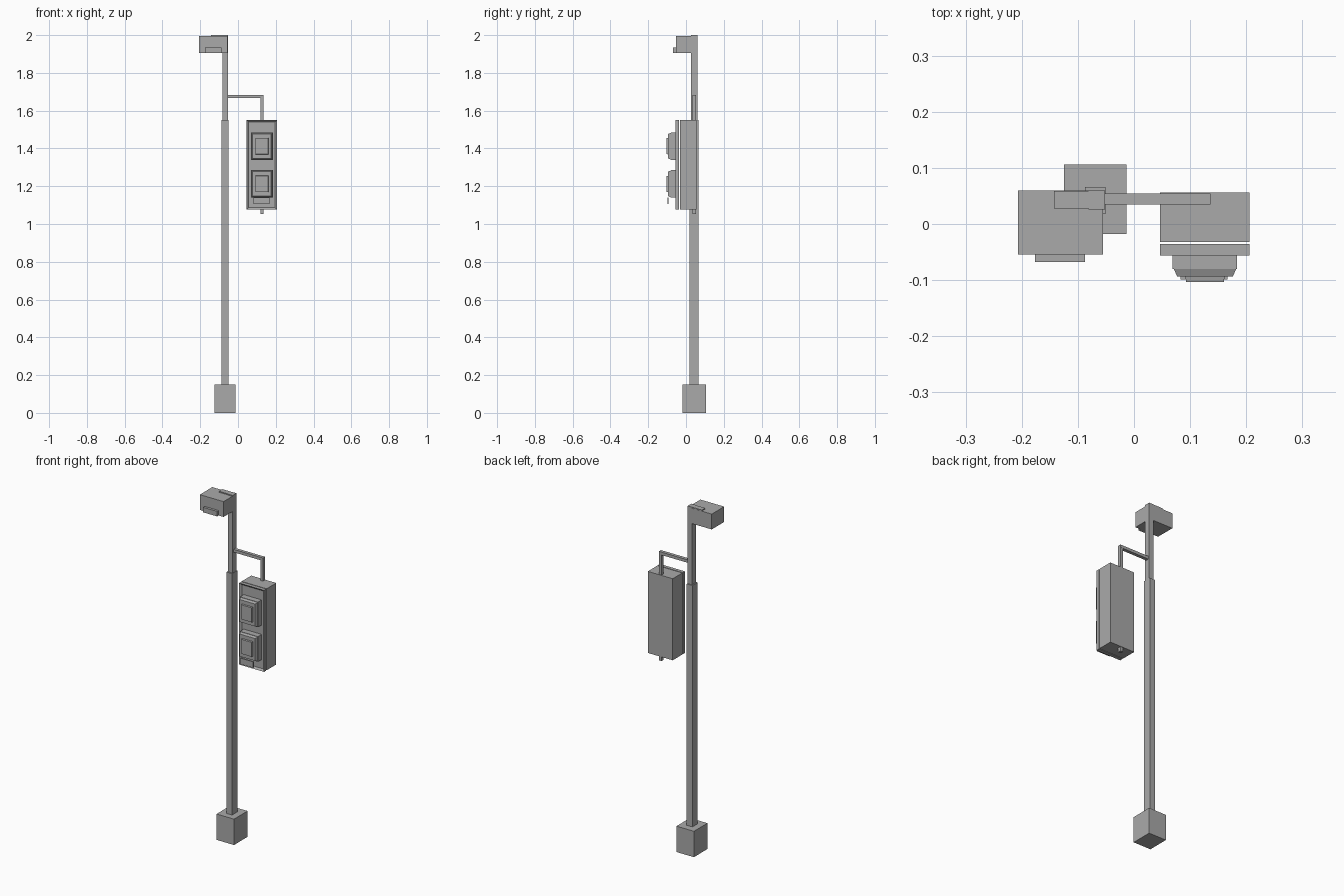
import bpy
import bmesh
from mathutils import Vector

cube = bpy.data.objects.get("Cube")
if cube:
    bpy.data.objects.remove(cube, do_unlink=True)

grey = bpy.data.materials.new("plain grey")
grey.use_nodes = True
grey.diffuse_color = (0.4, 0.4, 0.4, 1)
grey.node_tree.nodes["Principled BSDF"].inputs["Base Color"].default_value = grey.diffuse_color


def box(name, xs, ys, zs, inset=0, push=0, taper=0):
    """Box from its limits; the front can be recessed (inset, push) or tapered."""
    bm = bmesh.new()
    bmesh.ops.create_cube(bm, size=1)
    lo, hi = (Vector(p) for p in zip(xs, ys, zs))
    mid, size = (lo + hi) / 2, hi - lo
    for v in bm.verts:
        v.co = Vector(a * b for a, b in zip(v.co, size)) + mid
    bm.normal_update()
    front = min(bm.faces, key=lambda f: f.calc_center_median().y)
    if inset:
        bmesh.ops.inset_region(bm, faces=[front], thickness=inset)
        bmesh.ops.translate(bm, verts=front.verts, vec=(0, push, 0))
    for v in front.verts:
        v.co.x -= taper * (1 if v.co.x > mid.x else -1)
        v.co.z -= taper * (1 if v.co.z > mid.z else -1)
    mesh = bpy.data.meshes.new(name)
    bm.to_mesh(mesh)
    bm.free()
    mesh.materials.append(grey)
    obj = bpy.data.objects.new(name, mesh)
    bpy.context.collection.objects.link(obj)
    return obj


# Post
box("base_block", (-0.125, -0.013), (-0.018, 0.106), (0, 0.15))
box("lower_post", (-0.087, -0.051), (0.018, 0.066), (0.15, 1.55))
box("upper_post", (-0.081, -0.052), (0.026, 0.06), (1.55, 2.0))

# Box at the top of the post
box("top_box", (-0.207, -0.055), (-0.054, 0.06), (1.905, 1.994))
box("top_box_cap", (-0.143, -0.07), (0.028, 0.059), (1.99, 2.0))
box("top_box_front_plate", (-0.176, -0.087), (-0.068, -0.05), (1.905, 1.934))

# Hanging arm
box("arm_bar", (-0.055, 0.136), (0.035, 0.054), (1.667, 1.684))
box("arm_hanger", (0.119, 0.136), (0.035, 0.053), (1.052, 1.684))

# Signal housing and its recessed front panel
box("signal_housing", (0.046, 0.206), (-0.032, 0.056), (1.077, 1.55))
box("signal_panel", (0.046, 0.206), (-0.056, -0.036), (1.077, 1.55),
    inset=0.015, push=0.01)

# Two square lamps
for name, z in (("upper", 1.412), ("lower", 1.212)):
    box(name + "_lamp_body", (0.069, 0.184), (-0.08, -0.045), (z - 0.073, z + 0.073))
    box(name + "_lamp_rim", (0.071, 0.182), (-0.094, -0.08), (z - 0.071, z + 0.071),
        taper=0.006)
    box(name + "_lamp_lens", (0.091, 0.162), (-0.103, -0.092), (z - 0.044, z + 0.044),
        taper=0.002)

# Small plate under the lower lamp
box("lamp_flap", (0.083, 0.167), (-0.099, -0.092), (1.106, 1.141))
